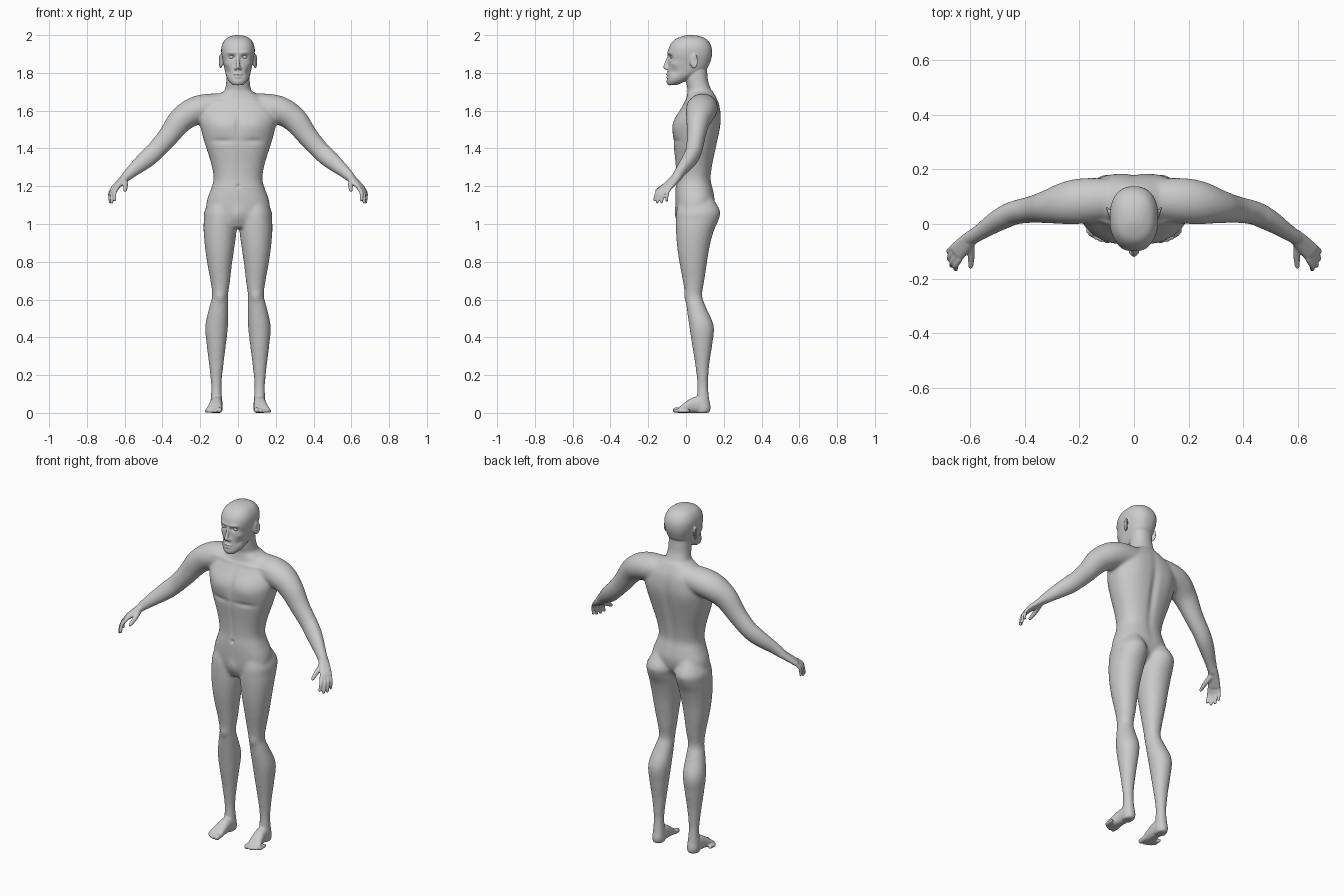
import bpy, bmesh, math
from mathutils import Vector, Matrix

SEG = 36


def spline(rows, n=6):
    """Catmull-Rom interpolation through rows of numbers."""
    out = []
    for i in range(len(rows) - 1):
        a, b, c, d = (rows[max(i - 1, 0)], rows[i], rows[i + 1], rows[min(i + 2, len(rows) - 1)])
        for k in range(n):
            t = k / n
            out.append([0.5 * (2 * q + (r - p) * t + (2 * p - 5 * q + 4 * r - s) * t * t
                        + (3 * q - p - 3 * r + s) * t ** 3) for p, q, r, s in zip(a, b, c, d)])
    return out + [list(rows[-1])]


def loft(bm, rings, p):
    """Skin closed super-ellipse rings given as (centre, axis u, axis v)."""
    def pw(x):
        return math.copysign(abs(x) ** (2 / p), x)
    loops = []
    for c, u, v in rings:
        loops.append([bm.verts.new(c + u * pw(math.cos(a)) + v * pw(math.sin(a)))
                      for a in (2 * math.pi * i / SEG for i in range(SEG))])
    for a, b in zip(loops, loops[1:]):
        for i in range(SEG):
            j = (i + 1) % SEG
            bm.faces.new((a[i], a[j], b[j], b[i]))
    bm.faces.new(loops[0][::-1])
    bm.faces.new(loops[-1])


def stack(bm, rows, s=1, p=2.2):
    """Horizontal sections: z, centre x, half width, front y, back y."""
    loft(bm, [(Vector((s * x, (f + b) / 2, z)), Vector((w, 0, 0)), Vector((0, (b - f) / 2, 0)))
              for z, x, w, f, b in spline(rows)], p)


def tube(bm, rows, s=1, wide=(0, 1, 0), p=2.0):
    """Round-ended limb along a path: x, y, z, radius along 'wide', other radius."""
    rows = [(s * r[0],) + tuple(r[1:]) for r in rows]
    hint = Vector((s * wide[0], wide[1], wide[2]))
    pts = spline(rows)
    rings = []
    for i, q in enumerate(pts):
        t = (Vector(pts[min(i + 1, len(pts) - 1)][:3]) - Vector(pts[max(i - 1, 0)][:3])).normalized()
        u = (hint - t * hint.dot(t)).normalized()
        v = t.cross(u)
        c = Vector(q[:3])
        ring = (c, u * q[3], v * q[4])
        m = min(q[3], q[4])
        caps = [(c + t * m * k, u * q[3] * math.sqrt(1 - k * k), v * q[4] * math.sqrt(1 - k * k))
                for k in (0.4, 0.75, 0.95)]
        if i == 0:
            rings += [(c - (d[0] - c), d[1], d[2]) for d in caps[::-1]]
        rings.append(ring)
        if i == len(pts) - 1:
            rings += caps
    loft(bm, rings, p)


def ball(bm, loc, size, rot=0):
    m = Matrix.Translation(loc) @ Matrix.Rotation(rot, 4, 'Z') @ Matrix.Diagonal((*size, 1))
    bmesh.ops.create_uvsphere(bm, u_segments=24, v_segments=16, radius=1, matrix=m)


def make(bm, name):
    bmesh.ops.recalc_face_normals(bm, faces=bm.faces)
    me = bpy.data.meshes.new(name)
    bm.to_mesh(me)
    bm.free()
    ob = bpy.data.objects.new(name, me)
    bpy.context.collection.objects.link(ob)
    me.polygons.foreach_set("use_smooth", [True] * len(me.polygons))
    return ob


def fuse(bm, name, voxel, iterations):
    """Merge overlapping parts into one soft skin."""
    ob = make(bm, name)
    r = ob.modifiers.new("fuse", 'REMESH')
    r.mode, r.voxel_size, r.use_smooth_shade = 'VOXEL', voxel, True
    sm = ob.modifiers.new("soften", 'SMOOTH')
    sm.factor, sm.iterations = 0.5, iterations
    me = bpy.data.meshes.new_from_object(ob.evaluated_get(bpy.context.evaluated_depsgraph_get()))
    ob.modifiers.clear()
    ob.data = me
    return ob


# torso, neck, arms and legs
bm = bmesh.new()
stack(bm, [(.98, 0, .03, -.03, .06), (1.02, 0, .11, -.045, .10), (1.07, 0, .165, -.053, .14),
           (1.13, 0, .163, -.056, .152), (1.185, 0, .143, -.056, .143), (1.24, 0, .129, -.052, .132),
           (1.32, 0, .142, -.056, .142), (1.42, 0, .174, -.066, .163), (1.50, 0, .196, -.068, .178),
           (1.56, 0, .205, -.056, .184), (1.62, 0, .19, -.022, .179), (1.66, 0, .14, .0, .166),
           (1.70, 0, .08, .008, .145)], p=2.35)
stack(bm, [(1.62, 0, .085, .01, .155), (1.70, 0, .07, .01, .137), (1.75, 0, .063, .0, .119),
           (1.80, 0, .061, -.005, .113), (1.85, 0, .06, .0, .11)])
arm = [(.08, .09, 1.622, .075, .07), (.18, .085, 1.612, .083, .075), (.25, .076, 1.588, .078, .073),
       (.31, .064, 1.54, .061, .065), (.375, .053, 1.457, .049, .055), (.435, .042, 1.39, .044, .05),
       (.475, .025, 1.352, .042, .049), (.515, .002, 1.318, .037, .043), (.56, -.028, 1.28, .03, .034),
       (.598, -.052, 1.245, .027, .026)]
leg = [(1.14, .09, .05, -.03, .14), (1.07, .092, .085, -.05, .18), (1.02, .094, .087, -.054, .172),
       (.96, .095, .087, -.053, .146), (.87, .097, .077, -.046, .123), (.78, .097, .064, -.032, .109),
       (.70, .094, .052, -.017, .097), (.62, .095, .042, -.004, .086), (.56, .102, .05, .003, .106),
       (.46, .113, .06, .017, .147), (.36, .115, .051, .032, .139), (.26, .115, .039, .048, .124),
       (.15, .115, .028, .06, .117), (.07, .114, .031, .055, .124), (.03, .114, .034, .05, .132),
       (.0, .114, .031, .05, .126)]
for s in (1, -1):
    tube(bm, arm, s)
    stack(bm, leg, s, p=2.1)
core = fuse(bm, "body", .009, 6)

# head, nose, lips, ears
bm = bmesh.new()
bm.from_mesh(core.data)
bpy.data.objects.remove(core)
stack(bm, [(1.735, 0, .026, -.094, -.05), (1.755, 0, .048, -.099, -.005), (1.785, 0, .063, -.098, .05),
           (1.82, 0, .071, -.096, .108), (1.86, 0, .08, -.093, .129), (1.90, 0, .088, -.096, .138),
           (1.94, 0, .087, -.088, .134), (1.975, 0, .07, -.062, .112), (1.993, 0, .042, -.022, .078),
           (2.0, 0, .012, .01, .04)], p=2.35)
tube(bm, [(0, -.09, 1.892, .008, .008), (0, -.101, 1.855, .009, .011), (0, -.109, 1.832, .012, .012)],
     wide=(1, 0, 0))
ball(bm, (0, -.096, 1.791), (.023, .011, .006))
ball(bm, (0, -.095, 1.778), (.02, .011, .006))
fingers = [(-.027, (.652, -.166, 1.128), .0105), (-.009, (.668, -.153, 1.116), .011),
           (.009, (.677, -.130, 1.116), .0105), (.026, (.679, -.102, 1.124), .009)]
across = Vector((.45, .89, 0))
for s in (1, -1):
    ball(bm, (s * .012, -.1, 1.824), (.008, .012, .008))
    ball(bm, (s * .092, .042, 1.862), (.008, .024, .039), -s * .4)
    # hand
    tube(bm, [(.59, -.045, 1.252, .026, .022), (.618, -.072, 1.225, .031, .018),
              (.648, -.102, 1.195, .034, .014)], s, across, 2.4)
    for off, tip, r in fingers:
        a = Vector((.65, -.105, 1.193)) + across * off
        b = Vector(tip)
        m = a.lerp(b, .5) + Vector((.008, -.006, .006))
        tube(bm, [(*a, r, r), (*m, r * .95, r * .95), (*b, r * .75, r * .75)], s)
    tube(bm, [(.602, -.068, 1.23, .017, .017), (.596, -.112, 1.203, .013, .013),
              (.598, -.155, 1.178, .009, .009)], s, (1, 0, 0))
    # foot
    foot = [(.115, .114, .022, .05), (.08, .114, .031, .085), (.04, .116, .033, .083),
            (.0, .121, .037, .06), (-.025, .126, .041, .04), (-.042, .128, .037, .026)]
    loft(bm, [(Vector((s * x, y, h / 2)), Vector((w, 0, 0)), Vector((0, 0, h / 2)))
              for y, x, w, h in spline(foot)], 2.3)
    for x, y, r in [(.098, -.057, .014), (.121, -.056, .0105), (.138, -.049, .01),
                    (.153, -.04, .0095), (.166, -.028, .009)]:
        tube(bm, [(x, y + .04, r * 1.3, r, r), (x, y, r, r, r)], s, (1, 0, 0))
body = fuse(bm, "body", .0046, 2)

# sculpted detail: centre, radii, push along the normal (mirrored)
brushes = [
    ((0, .17, 1.40), (.022, .06, .2), -.010),      # spine
    ((.1, .17, 1.53), (.06, .05, .08), .005),      # shoulder blade
    ((.085, -.055, 1.52), (.07, .05, .05), .010),  # chest
    ((.085, -.07, 1.44), (.06, .05, .015), -.006),
    ((0, -.07, 1.53), (.014, .05, .08), -.007),    # breastbone
    ((0, -.055, 1.31), (.012, .04, .11), -.004),   # belly line
    ((0, -.055, 1.20), (.010, .03, .010), -.007),  # navel
    ((0, -.05, 1.05), (.03, .03, .04), .008),      # groin
    ((.1, .0, 1.645), (.07, .03, .010), .004),     # collarbone
    ((.33, .06, 1.56), (.05, .06, .05), .004),     # shoulder
    ((.095, -.005, .615), (.025, .03, .028), .006),  # knee
    ((.035, -.09, 1.884), (.018, .025, .011), -.014),  # eye socket
    ((.032, -.09, 1.907), (.028, .03, .009), .005),    # brow
    ((.058, -.065, 1.848), (.02, .03, .014), .004),    # cheekbone
    ((.055, -.065, 1.805), (.02, .03, .018), -.006),   # cheek
    ((0, -.106, 1.785), (.022, .02, .004), -.005),     # mouth
    ((0, -.1, 1.752), (.018, .02, .014), .004),        # chin
    ((.103, .044, 1.865), (.012, .012, .024), -.006)]  # ear hollow
brushes += [((-c[0], c[1], c[2]), r, a) for c, r, a in brushes if c[0]]
verts = [(v, v.co.copy(), v.normal.copy()) for v in body.data.vertices]
for (cx, cy, cz), (rx, ry, rz), amt in brushes:
    for v, co, no in verts:
        dz = (co.z - cz) / rz
        if -2.2 < dz < 2.2:
            d = dz * dz + ((co.x - cx) / rx) ** 2 + ((co.y - cy) / ry) ** 2
            if d < 5:
                v.co += no * amt * math.exp(-d)
for v in body.data.vertices:
    v.co.z = max(v.co.z, 0)

# eyes
for s, side in ((1, "left"), (-1, "right")):
    bm = bmesh.new()
    ball(bm, (s * .035, -.071, 1.884), (.014, .013, .012))
    make(bm, side + "_eye")
